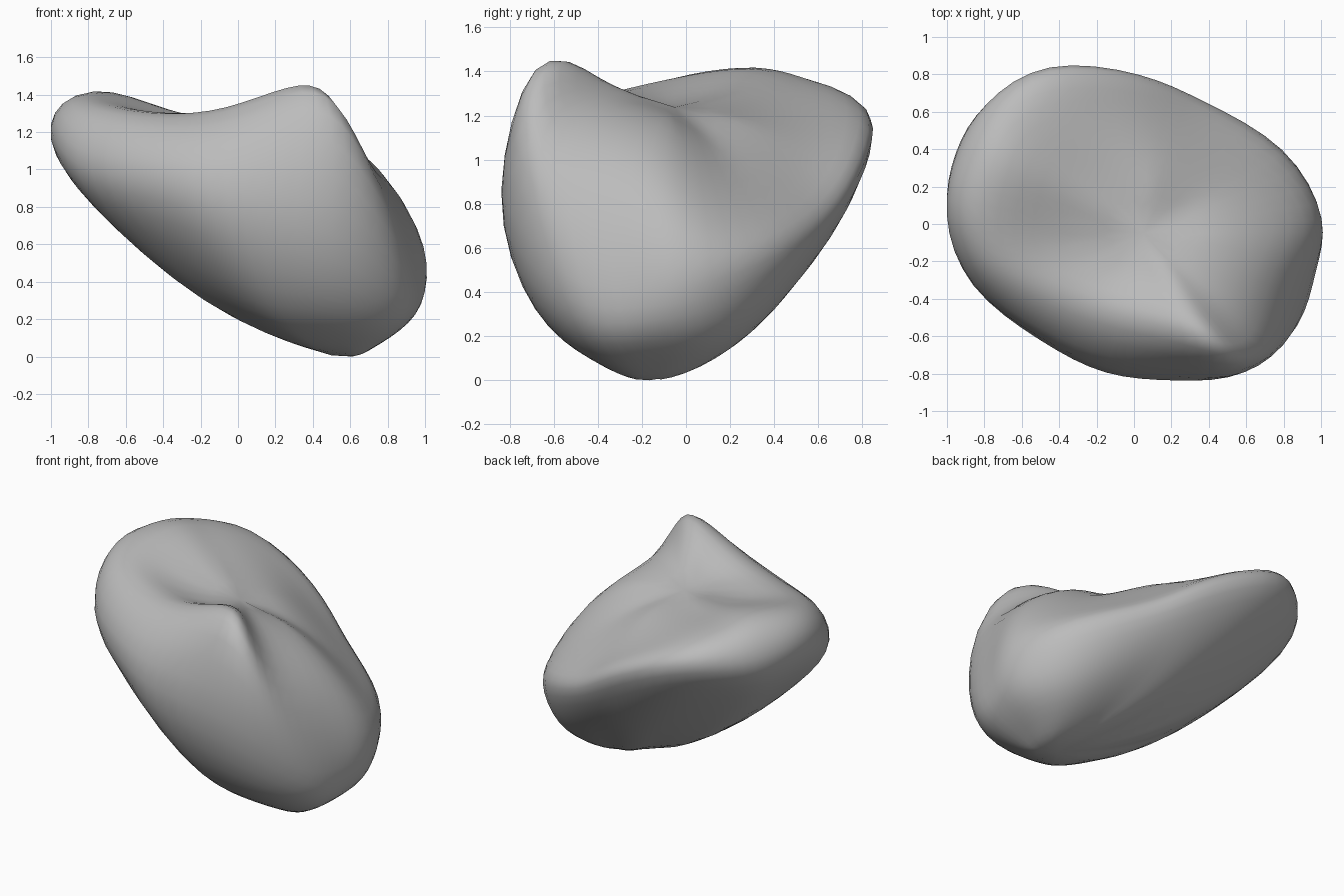
import bpy
import bmesh
import math
from mathutils import Vector

default_cube = bpy.data.objects.get("Cube")
if default_cube:
    bpy.data.objects.remove(default_cube, do_unlink=True)


def make_material(name, colour):
    material = bpy.data.materials.new(name)
    material.use_nodes = True
    material.diffuse_color = colour
    shader = material.node_tree.nodes["Principled BSDF"]
    shader.inputs["Base Color"].default_value = colour
    shader.inputs["Roughness"].default_value = 0.9
    return material


# Widest outline of the boulder, counter-clockwise from the +x end
outline = [(1, .02, .42), (.8, .4, .56), (.38, .65, .73), (.04, .8, .96),
           (-.45, .85, 1.18), (-.78, .64, 1.2), (-.94, .39, 1.22), (-1, .05, 1.22),
           (-.86, -.34, 1), (-.5, -.63, .95), (-.16, -.81, .9), (.22, -.84, .85),
           (.59, -.8, .75), (.88, -.53, .45), (.97, -.25, .4)]

# Upper brow with a peak at the front and a lower hump at the back
brow = [(.92, .02, .72), (.7, .32, .74), (.32, .53, .89), (0, .64, 1.08),
        (-.42, .64, 1.29), (-.66, .52, 1.37), (-.75, .32, 1.42), (-.82, .02, 1.38),
        (-.74, -.25, 1.32), (-.44, -.43, 1.27), (-.08, -.55, 1.3), (.28, -.64, 1.41),
        (.53, -.7, 1.36), (.71, -.62, 1.01), (.82, -.25, .92)]

# Underside flank
flank = [(.9, .08, .2), (.69, .35, .28), (.3, .55, .5), (0, .63, .62),
         (-.38, .68, .85), (-.7, .52, .92), (-.82, .32, .9), (-.84, .05, .88),
         (-.66, -.22, .7), (-.33, -.45, .52), (0, -.62, .38), (.25, -.68, .33),
         (.58, -.65, .28), (.83, -.44, .17), (.9, -.18, .17)]

# Heights of the shallow saddle between peak and hump
saddle_heights = [1.09, 1.03, 1.12, 1.18, 1.25, 1.3, 1.31, 1.29, 1.27, 1.265,
                  1.28, 1.34, 1.34, 1.25, 1.17]

saddle_centre = Vector((.05, -.05, 1.23))
base_point = Vector((.5, -.15, 0))

saddle = []
for point, height in zip(brow, saddle_heights):
    ring_point = saddle_centre.lerp(Vector(point), .55)
    ring_point.z = height
    saddle.append(ring_point)

belly = []
for point in flank:
    ring_point = base_point.lerp(Vector(point), .55)
    ring_point.z = point[2] * .42 - .03
    belly.append(ring_point)


def loft(bm, rings, first, last):
    """Join closed rings with quads and close both ends with a fan."""
    loops = [[bm.verts.new(p) for p in ring] for ring in rings]
    count = len(loops[0])
    start, end = bm.verts.new(first), bm.verts.new(last)
    for i in range(count):
        j = (i + 1) % count
        for low, high in zip(loops, loops[1:]):
            bm.faces.new((low[i], low[j], high[j], high[i]))
        bm.faces.new((start, loops[0][j], loops[0][i]))
        bm.faces.new((end, loops[-1][i], loops[-1][j]))


def smooth_limit(vert, positions):
    """Where subdivision would carry this control vertex."""
    n = len(vert.link_edges)
    near = [e.other_vert(vert) for e in vert.link_edges]
    total = positions[vert] * n * n
    for other in near:
        total = total + positions[other] * 4
    for face in vert.link_faces:
        rest = [positions[v] for v in face.verts if v != vert and v not in near]
        if not rest:
            rest = [positions[v] for v in face.verts if v != vert]
        total = total + sum(rest, Vector()) / len(rest)
    return total / (n * (n + 5))


def pass_through_controls(bm, passes):
    """Push controls outward so the subdivided surface meets the profile."""
    target = {v: v.co.copy() for v in bm.verts}
    for _ in range(passes):
        current = {v: v.co.copy() for v in bm.verts}
        for v in bm.verts:
            v.co += (target[v] - smooth_limit(v, current)) * .8


# Boulder body
bm = bmesh.new()
loft(bm, [belly, flank, outline, brow, saddle], base_point, saddle_centre)
bmesh.ops.recalc_face_normals(bm, faces=bm.faces)
pass_through_controls(bm, 3)
mesh = bpy.data.meshes.new("boulder")
bm.to_mesh(mesh)
bm.free()

boulder = bpy.data.objects.new("boulder", mesh)
bpy.context.collection.objects.link(boulder)
mesh.materials.append(make_material("stone grey", (.5, .5, .5, 1)))

subdivision = boulder.modifiers.new("rounding", "SUBSURF")
subdivision.levels = subdivision.render_levels = 2
bpy.ops.object.select_all(action="DESELECT")
boulder.select_set(True)
bpy.context.view_layer.objects.active = boulder
bpy.ops.object.modifier_apply(modifier="rounding")
bpy.ops.object.shade_smooth_by_angle(angle=math.radians(50))

# Rest the stone on the ground
lowest = min(v.co.z for v in mesh.vertices)
for v in mesh.vertices:
    v.co.z -= lowest
